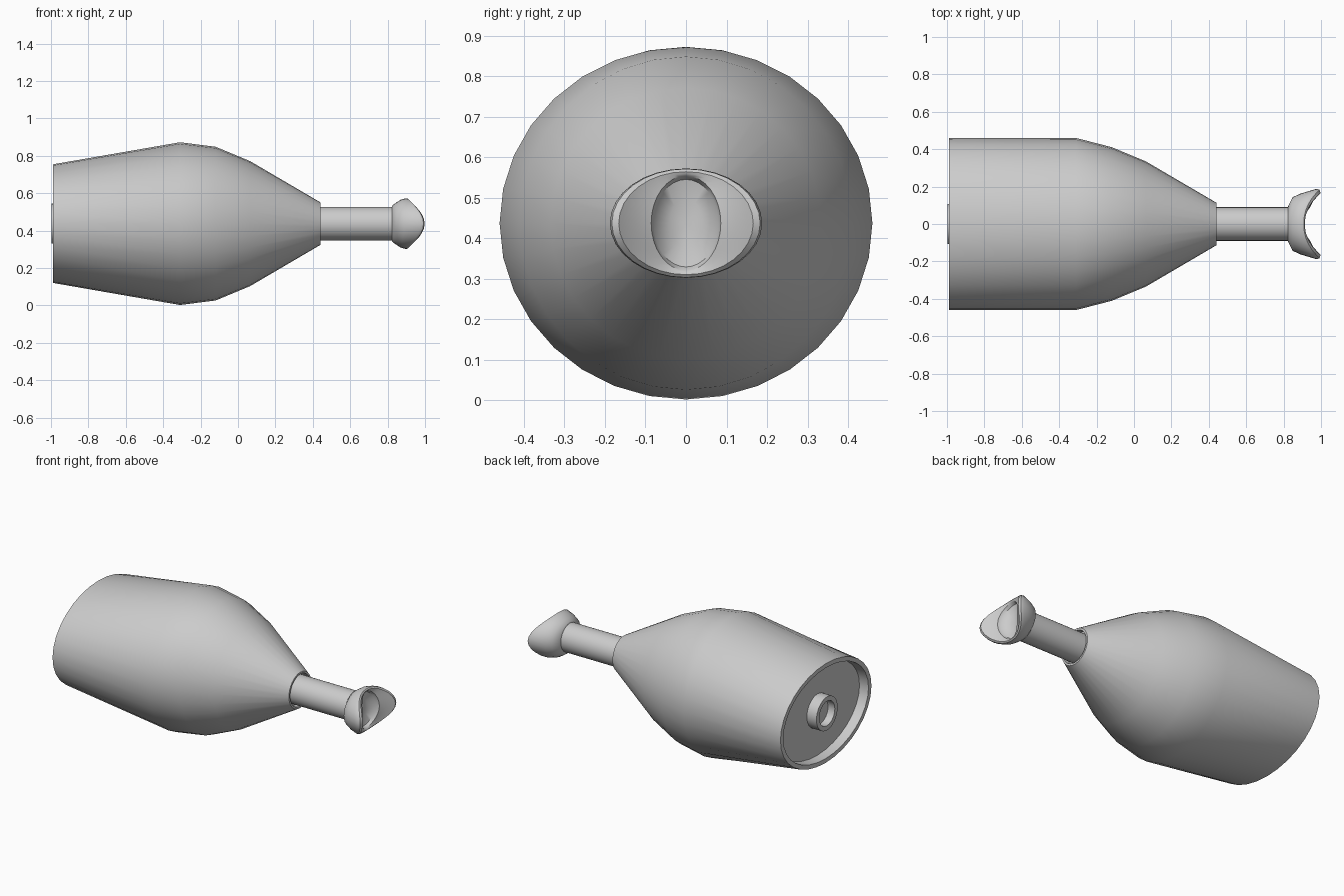
import bpy, bmesh, math

if "Cube" in bpy.data.objects:
    bpy.data.objects.remove(bpy.data.objects["Cube"])

CZ = 0.437  # height of the long axis


def loft(name, rings, seg=32, cap_start=True, cap_end=True):
    """Skin elliptical rings along x. Ring = (x, ry, rz, sweep);
    sweep pushes the left/right sides of the ring forward into a saddle."""
    bm = bmesh.new()
    loops = []
    for x, ry, rz, sweep in rings:
        loop = []
        for i in range(seg):
            a = 2 * math.pi * i / seg
            c, s = math.cos(a), math.sin(a)
            loop.append(bm.verts.new((x + sweep * abs(c) ** 2.3, ry * c, CZ + rz * s)))
        loops.append(loop)
    for a, b in zip(loops, loops[1:]):
        for i in range(seg):
            j = (i + 1) % seg
            bm.faces.new((a[i], a[j], b[j], b[i]))
    for use, loop, ring in ((cap_start, loops[0], rings[0]), (cap_end, loops[-1], rings[-1])):
        if use:
            centre = bm.verts.new((ring[0], 0, CZ))
            for i in range(seg):
                bm.faces.new((loop[i], loop[(i + 1) % seg], centre))
    bmesh.ops.recalc_face_normals(bm, faces=bm.faces)
    mesh = bpy.data.meshes.new(name)
    bm.to_mesh(mesh)
    bm.free()
    obj = bpy.data.objects.new(name, mesh)
    bpy.context.collection.objects.link(obj)
    bpy.ops.object.select_all(action='DESELECT')
    obj.select_set(True)
    bpy.context.view_layer.objects.active = obj
    bpy.ops.object.shade_smooth_by_angle(angle=math.radians(40))
    return obj


# Housing: recessed back, flattened rear, round belly, tapered recessed neck
loft("housing", [
    (-0.93, 0.425, 0.285, 0),
    (-0.99, 0.43, 0.29, 0),
    (-0.99, 0.46, 0.317, 0),
    (-0.31, 0.46, 0.435, 0),
    (-0.12, 0.411, 0.411, 0),
    (0.065, 0.334, 0.334, 0),
    (0.44, 0.114, 0.114, 0),
    (0.44, 0.102, 0.102, 0),
    (0.41, 0.100, 0.100, 0),
])

# Short hollow hub on the back plate
loft("rear_hub", [
    (-0.925, 0.107, 0.107, 0),
    (-0.998, 0.107, 0.107, 0),
    (-0.998, 0.078, 0.078, 0),
    (-0.95, 0.078, 0.078, 0),
])

# Straight pipe from the neck to the tip
loft("pipe", [(0.38, 0.09, 0.09, 0), (0.84, 0.09, 0.09, 0)])

# Flared saddle-shaped tip with a hollow mouth
loft("flared_tip", [
    (0.822, 0.088, 0.088, 0),
    (0.826, 0.100, 0.098, 0),
    (0.845, 0.143, 0.112, 0.003),
    (0.870, 0.162, 0.128, 0.018),
    (0.895, 0.188, 0.135, 0.080),
    (0.908, 0.183, 0.134, 0.084),
    (0.914, 0.166, 0.127, 0.084),
    (0.912, 0.125, 0.122, 0.048),
    (0.908, 0.086, 0.117, 0.032),
    (0.890, 0.080, 0.108, 0.030),
    (0.880, 0.040, 0.060, 0.005),
])
